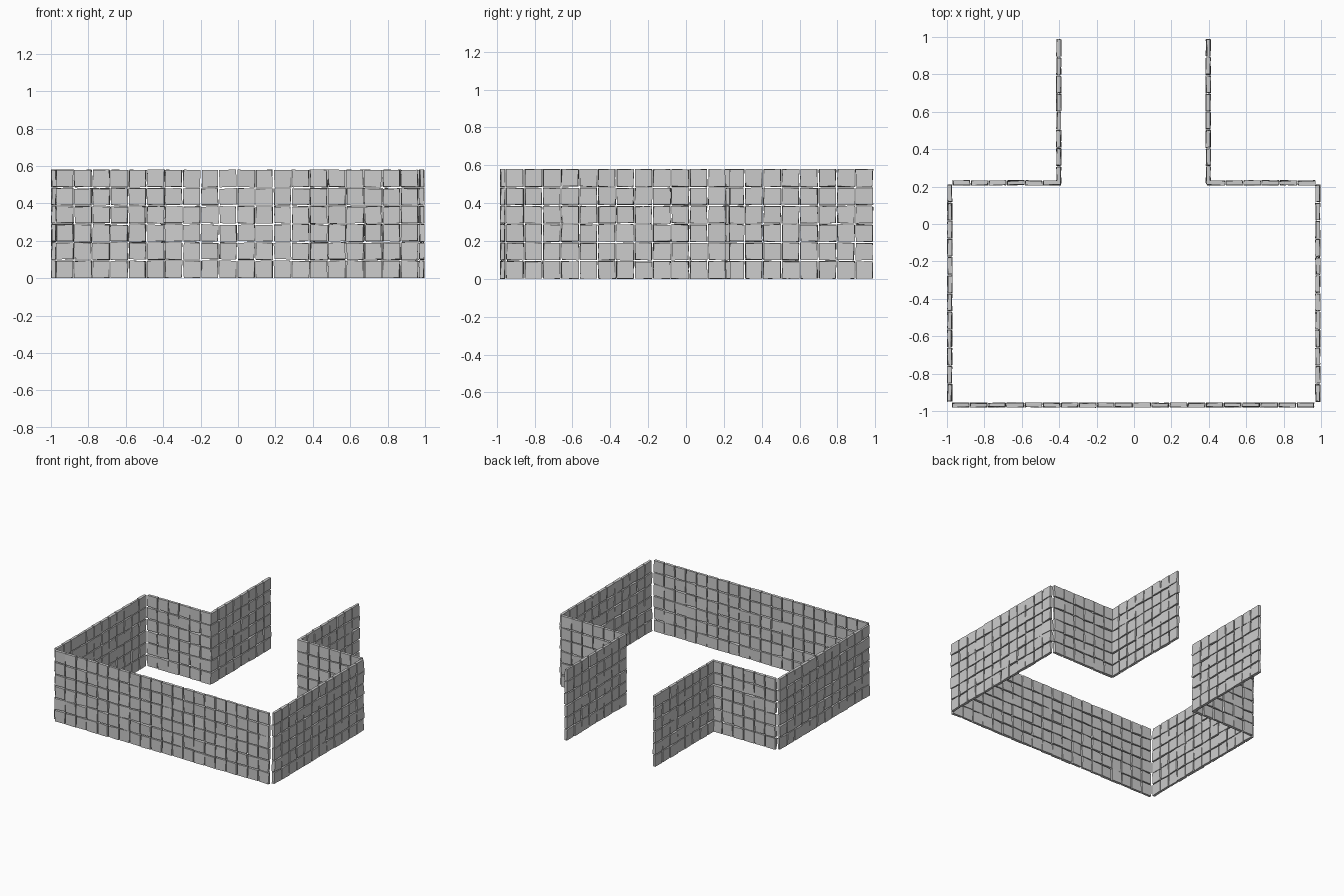
import bpy, bmesh, random
from mathutils import Vector

if "Cube" in bpy.data.objects:
    bpy.data.objects.remove(bpy.data.objects["Cube"])

random.seed(7)
PITCH = 0.0968      # spacing of the stones
ROWS = 6
TOP = PITCH * ROWS
GAP = 0.004         # half the joint between stones
THICK = 0.022
JIT = 0.0035        # unevenness of the stone corners


def add_stone(bm, origin, along, normal, u0, u1, z0, z1):
    """One rough-cut stone: a cube with slightly shifted corners."""
    for v in bmesh.ops.create_cube(bm, size=1)["verts"]:
        u = (u0 + GAP if v.co.x < 0 else u1 - GAP) + random.uniform(-JIT, JIT)
        z = (z0 + GAP if v.co.z < 0 else z1 - GAP) + random.uniform(-JIT, JIT)
        d = v.co.y * THICK + random.uniform(-JIT, JIT)
        # flush foot and crown of the wall
        if z0 < 0.001 and v.co.z < 0:
            z = random.uniform(0, 0.003)
        if z1 > TOP - 0.001 and v.co.z > 0:
            z = TOP - random.uniform(0, 0.003)
        v.co = origin + along * u + normal * d + Vector((0, 0, z))


def wall(name, start, end, count):
    """A straight stack-bonded wall of stones from start to end."""
    a, b = Vector((*start, 0)), Vector((*end, 0))
    along = (b - a).normalized()
    normal = Vector((-along.y, along.x, 0))
    step = (b - a).length / count
    bm = bmesh.new()
    for row in range(ROWS):
        for i in range(count):
            add_stone(bm, a, along, normal, i * step, (i + 1) * step,
                      row * PITCH, (row + 1) * PITCH)
    bmesh.ops.recalc_face_normals(bm, faces=bm.faces)
    mesh = bpy.data.meshes.new(name)
    bm.to_mesh(mesh)
    bm.free()
    bpy.context.collection.objects.link(bpy.data.objects.new(name, mesh))


# front wall
wall("front_wall", (-0.975, -0.968), (0.965, -0.968), 20)

# side walls, shoulders and passage walls
wall("left_wall", (-0.985, -0.952), (-0.985, 0.212), 12)
wall("right_wall", (0.983, -0.952), (0.983, 0.212), 12)
wall("left_shoulder_wall", (-0.972, 0.22), (-0.39, 0.22), 6)
wall("right_shoulder_wall", (0.39, 0.22), (0.972, 0.22), 6)
wall("left_passage_wall", (-0.402, 0.212), (-0.402, 0.99), 8)
wall("right_passage_wall", (0.397, 0.212), (0.397, 0.99), 8)
